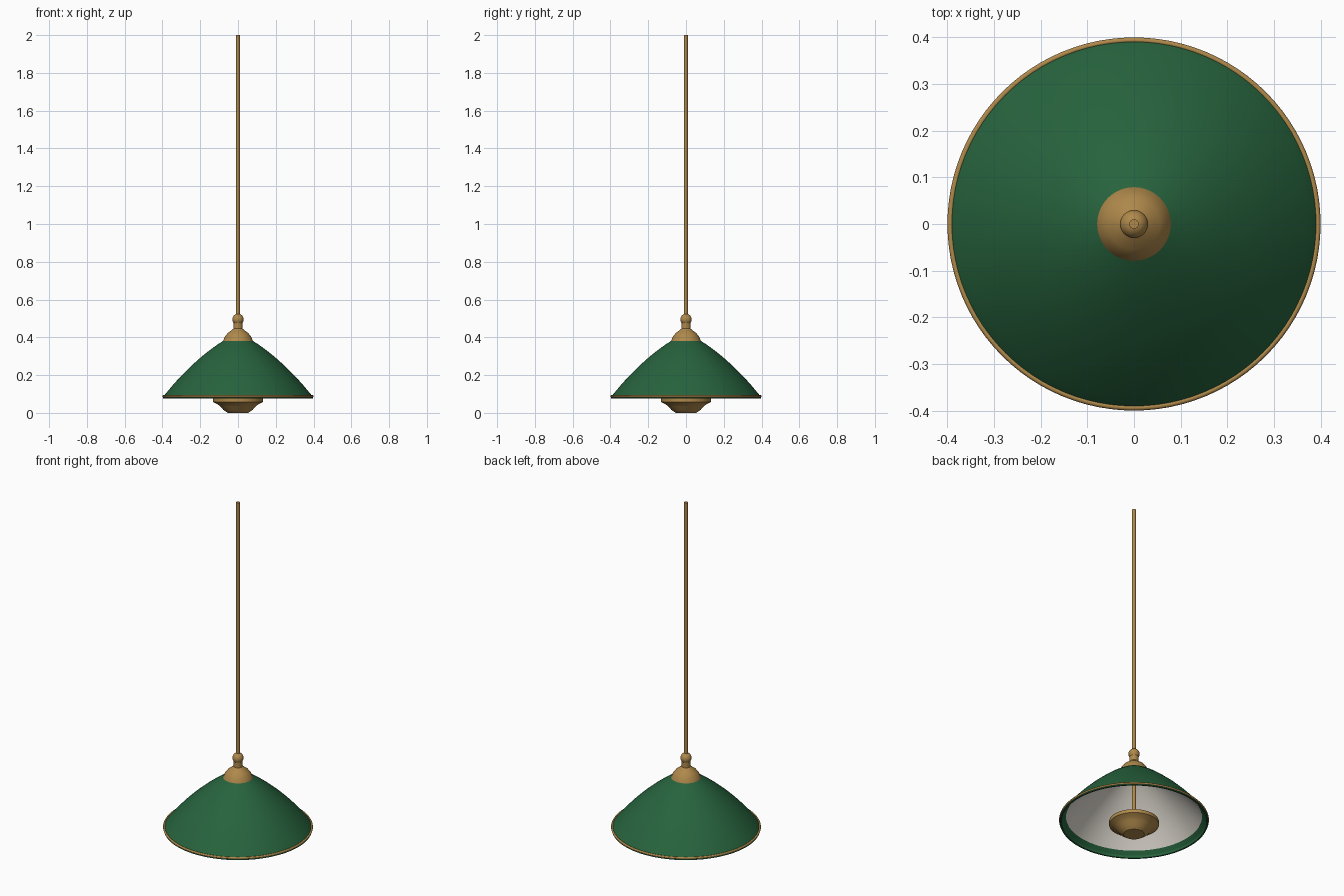
import bpy
import math
from mathutils import Vector

cube = bpy.data.objects.get("Cube")
if cube:
    bpy.data.objects.remove(cube, do_unlink=True)


def make_material(name, rgb):
    mat = bpy.data.materials.new(name)
    mat.use_nodes = True
    mat.diffuse_color = (*rgb, 1)
    mat.node_tree.nodes["Principled BSDF"].inputs["Base Color"].default_value = (*rgb, 1)
    return mat


green = make_material("enamel green", (0.02, 0.125, 0.047))
brass = make_material("aged brass", (0.43, 0.25, 0.07))
white = make_material("warm white", (0.78, 0.74, 0.67))


def finish(obj, name, mat, angle=30):
    obj.name = name
    obj.data.materials.append(mat)
    bpy.ops.object.select_all(action="DESELECT")
    obj.select_set(True)
    bpy.context.view_layer.objects.active = obj
    bpy.ops.object.shade_smooth_by_angle(angle=math.radians(angle))
    return obj


def lathe(name, profile, mat, angle=30, sides=96):
    """Spin (radius, height) points listed from top to bottom; outside faces out."""
    verts, faces, rings = [], [], []
    for r, z in profile:
        start = len(verts)
        count = sides if r > 0 else 1
        for i in range(count):
            a = math.tau * i / sides
            verts.append(Vector((r * math.cos(a), r * math.sin(a), z)))
        rings.append((start, count))
    for (a, na), (b, nb) in zip(rings, rings[1:]):
        for i in range(sides):
            j = (i + 1) % sides
            quad = [a + i % na, b + i % nb, b + j % nb, a + j % na]
            faces.append(list(dict.fromkeys(quad)))
    mesh = bpy.data.meshes.new(name)
    mesh.from_pydata(verts, [], faces)
    obj = bpy.data.objects.new(name, mesh)
    bpy.context.collection.objects.link(obj)
    return finish(obj, name, mat, angle)


# Shade: bell-shaped slope with a small lip
slope = [(0.072, 0.385), (0.11, 0.361), (0.15, 0.332), (0.19, 0.3), (0.25, 0.247),
         (0.297, 0.2), (0.34, 0.153), (0.372, 0.115)]
lip = [(0.39, 0.093), (0.396, 0.084), (0.396, 0.077), (0.387, 0.077), (0.385, 0.09)]
inside = [(r - 0.005, z - 0.003) for r, z in reversed(slope)]
lathe("shade", slope + lip + inside, green)

# Pale lining stops short of the lip; runs bottom to top so it faces inward
lining = [(r - 0.008, z - 0.006) for r, z in reversed(slope)]
lathe("shade_lining", lining + [(0, 0.379)], white)

# Brass trim round the rim
bpy.ops.mesh.primitive_torus_add(major_radius=0.394, minor_radius=0.006,
                                 major_segments=96, minor_segments=10,
                                 location=(0, 0, 0.088))
finish(bpy.context.object, "rim_trim", brass, 60)

# Cap and neck
lathe("cap", [(0, 0.478), (0.024, 0.478), (0.024, 0.446), (0.035, 0.437), (0.055, 0.422),
              (0.07, 0.403), (0.08, 0.378), (0, 0.378)], brass, 25, 64)

# Ball joint
bpy.ops.mesh.primitive_uv_sphere_add(segments=32, ring_count=16, radius=0.03,
                                     location=(0, 0, 0.495))
finish(bpy.context.object, "ball_joint", brass)

# Hanging rod, from the ceiling end down to the diffuser
bpy.ops.mesh.primitive_cylinder_add(vertices=24, radius=0.01, depth=1.94,
                                    location=(0, 0, 1.03))
finish(bpy.context.object, "rod", brass)

# Lower diffuser dish
lathe("diffuser_dish", [(0, 0.078), (0.133, 0.078), (0.133, 0.058), (0.112, 0.048),
                        (0.093, 0.034), (0.078, 0.016), (0.06, 0.004), (0.055, 0),
                        (0, 0)], brass, 25, 64)
